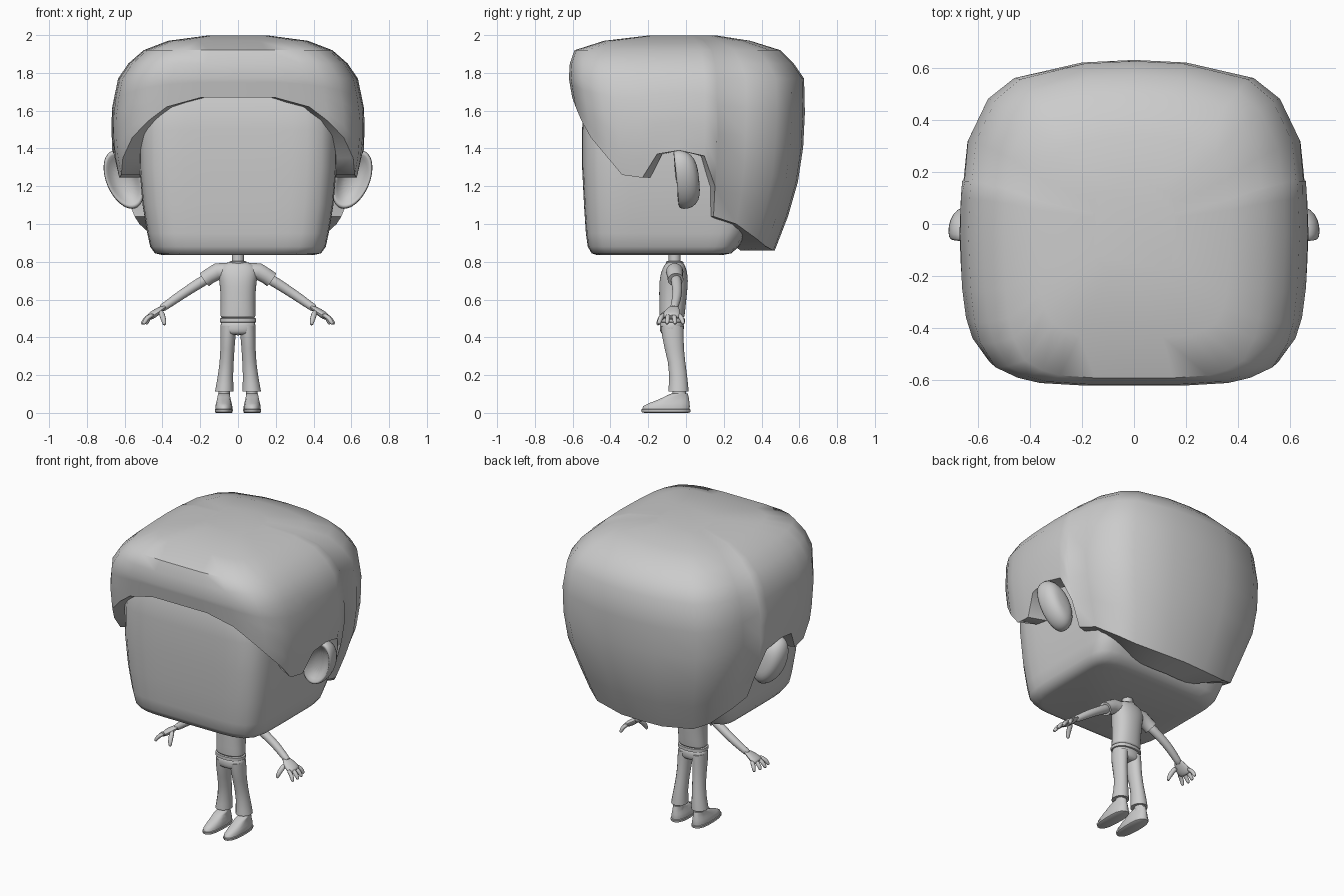
import bpy, bmesh, math
from mathutils import Vector

if "Cube" in bpy.data.objects:
    bpy.data.objects.remove(bpy.data.objects["Cube"])

grey = bpy.data.materials.new("plain grey")
grey.use_nodes = True
grey.diffuse_color = (0.6, 0.6, 0.6, 1)
grey.node_tree.nodes["Principled BSDF"].inputs["Base Color"].default_value = (0.6, 0.6, 0.6, 1)


def loft(name, rings, mirror=False, subdiv=0, angle=45, caps=(True, True)):
    """Skin a stack of closed rings into one object."""
    bm = bmesh.new()
    rows = [[bm.verts.new(p) for p in ring] for ring in rings]
    for low, high in zip(rows, rows[1:]):
        n = len(low)
        for i in range(n):
            j = (i + 1) % n
            bm.faces.new((low[i], low[j], high[j], high[i]))
    for row, wanted in zip((rows[0], rows[-1]), caps):
        if wanted:
            bm.faces.new(row)
    bmesh.ops.recalc_face_normals(bm, faces=bm.faces)
    mesh = bpy.data.meshes.new(name)
    bm.to_mesh(mesh)
    bm.free()
    mesh.materials.append(grey)
    obj = bpy.data.objects.new(name, mesh)
    bpy.context.collection.objects.link(obj)
    bpy.ops.object.select_all(action="DESELECT")
    obj.select_set(True)
    bpy.context.view_layer.objects.active = obj
    bpy.ops.object.shade_smooth_by_angle(angle=math.radians(angle))
    if mirror:
        mod = obj.modifiers.new("Mirror", "MIRROR")
        mod.use_mirror_merge = False
    if subdiv:
        obj.modifiers.new("Subdivision", "SUBSURF").levels = subdiv
        obj.modifiers["Subdivision"].render_levels = subdiv
    return obj


def oval(x, y, z, rx, front, back=None, power=2, n=16):
    """Horizontal rounded ring with separate front and back depths."""
    back = front if back is None else back
    ring = []
    for i in range(n):
        a = math.tau * (i + 0.5) / n
        c, s = math.cos(a), math.sin(a)
        k = (abs(c) ** power + abs(s) ** power) ** (-1 / power)
        ring.append((x + rx * c * k, y + (back if s > 0 else front) * s * k, z))
    return ring


def tube(name, stations, n=10, flat=1, **options):
    """Round limb through (x, y, z, radius) stations; flat thins it vertically."""
    pts = [Vector(s[:3]) for s in stations]
    rings = []
    for i, s in enumerate(stations):
        along = (pts[min(i + 1, len(pts) - 1)] - pts[max(i - 1, 0)]).normalized()
        side = along.cross(Vector((0, 0, 1))).normalized()
        up = side.cross(along)
        rings.append([pts[i] + s[3] * (side * math.cos(a) + up * math.sin(a) * flat)
                      for a in (math.tau * k / n for k in range(n))])
    return loft(name, rings, mirror=True, **options)


def lookup(table, z):
    """Interpolate the rows of a table whose first column is height."""
    for a, b in zip(table, table[1:]):
        if z >= b[0]:
            t = min(1, max(0, (z - a[0]) / (b[0] - a[0])))
            return [p + (q - p) * t for p, q in zip(a[1:], b[1:])]
    return table[-1][1:]


# Head: boxy with a flat face and a jaw that slopes in at the back
head = [(0.835, 0.4, 0.47, 0.19), (0.845, 0.44, 0.5, 0.24), (0.88, 0.465, 0.52, 0.28),
        (0.95, 0.48, 0.53, 0.32), (1.1, 0.505, 0.54, 0.4), (1.3, 0.522, 0.55, 0.5),
        (1.5, 0.525, 0.55, 0.54), (1.7, 0.5, 0.54, 0.52), (1.85, 0.4, 0.45, 0.4)]
loft("head", [oval(0, 0, z, rx, f, b, power=7, n=56) for z, rx, f, b in head], angle=60)

# Hair: cap with a scalloped lower edge, (x, y, edge height) from front to back
edge = [(0, -.62, 1.67), (.2, -.62, 1.67), (.38, -.61, 1.62), (.47, -.59, 1.55), (.56, -.55, 1.46),
        (.62, -.46, 1.35), (.645, -.38, 1.26), (.66, -.26, 1.245), (.665, -.17, 1.37),
        (.67, -.04, 1.39), (.665, .1, 1.36), (.66, .165, 1.2), (.655, .17, 1.04), (.64, .32, 1),
        (.56, .48, .92), (.46, .56, .88), (.2, .62, .86), (0, .63, .86)]
edge += [(-x, y, z) for x, y, z in edge[-2:0:-1]]
# height, half width, front depth, back depth
swell = [(1.998, .16, .2, .16), (1.97, .37, .44, .34), (1.92, .5, .6, .5), (1.85, .58, .625, .57),
         (1.77, .635, .63, .625), (1.6, .67, .6, .63), (1.4, .668, .57, .62), (1.25, .64, .56, .6),
         (1.04, .56, .53, .54), (.86, .5, .5, .47)]


def hair_point(x, y, z, shrink=1):
    rx, front, back = lookup(swell, z)
    return (x / .67 * rx * shrink, y / .63 * (front if y < 0 else back) * shrink, z)


rings = [[hair_point(x, y, row[0]) for x, y, _ in edge] for row in swell[:5]]
for t in (0.2, 0.4, 0.6, 0.8, 1):
    rings.append([hair_point(x, y, 1.77 + (low - 1.77) * t) for x, y, low in edge])
rings.append([hair_point(x, y, low, 0.82 if low > 1.01 else 0.62) for x, y, low in edge])
loft("hair", rings, caps=(True, False), angle=50)

# Ears: tilted cups, (size, depth) from the back to the hollow
cup = [(0.3, 0.07), (0.7, 0.06), (0.95, 0.02), (1, -0.03), (0.92, -0.06), (0.78, -0.04), (0.4, 0)]
rings = []
for size, depth in cup:
    ring = []
    for k in range(20):
        a = math.tau * k / 20
        dx, dz = size * 0.105 * math.cos(a), size * 0.16 * math.sin(a)
        ring.append((0.605 + dx + dz * 0.22, depth - dz * 0.1, 1.235 + dz + dx * 0.15))
    rings.append(ring)
loft("ear", rings, mirror=True, subdiv=1, angle=180)

# Neck and shirt
loft("neck", [oval(0, -.06, z, .032, .032) for z in (.74, .8, .86)])
shirt = [(.5, .088, .06), (.505, .095, .068), (.56, .092, .07), (.64, .094, .075), (.7, .1, .077),
         (.745, .11, .07), (.785, .095, .055), (.8, .05, .04)]
loft("shirt", [oval(0, -.075 + (z - .5) * .05, z, rx, ry, power=2.4) for z, rx, ry in shirt],
     subdiv=1)
loft("collar", [oval(0, -.06, z, r, r) for z, r in ((.775, .05), (.8, .046), (.805, .036))])
tube("sleeve", [(.06, -.06, .75, .045), (.11, -.06, .748, .046), (.15, -.058, .725, .042),
                (.178, -.055, .705, .042), (.175, -.055, .707, .03)], n=14, angle=60)

# Arms, hands and fingers
tube("arm", [(.14, -.055, .725, .03), (.2, -.05, .69, .03), (.27, -.045, .645, .027),
             (.33, -.05, .605, .026), (.385, -.06, .565, .022), (.41, -.067, .55, .023)], subdiv=1)
tube("palm", [(.38, -.06, .568, .02), (.405, -.067, .552, .034), (.435, -.075, .53, .05),
              (.462, -.08, .512, .05), (.472, -.08, .505, .04)], flat=.42, subdiv=1)
for i, reach in enumerate((.05, .058, .052, .035)):
    y = -.118 + i * .026
    spread = (i - 1.5) * .01
    tube("finger", [(.445, y, .523, .013), (.455 + reach * .5, y + spread, .505, .014),
                    (.452 + reach * .8, y + spread * 1.5, .485, .013),
                    (.452 + reach, y + spread * 1.8, .467, .009)], n=8, subdiv=1)
tube("thumb", [(.41, -.09, .54, .016), (.4, -.125, .515, .017), (.392, -.145, .485, .014),
               (.388, -.15, .462, .009)], n=8, subdiv=1)

# Belt, hips and flared trouser legs
loft("belt", [oval(0, -.075, z, r, r - .027, power=2.4) for z, r in
              ((.478, .09), (.48, .096), (.5, .096), (.502, .09))])
hips = [(.5, .09, .06), (.46, .095, .065), (.43, .093, .064), (.41, .08, .05)]
loft("hips", [oval(0, -.075, z, rx, ry, power=2.4) for z, rx, ry in hips], subdiv=1)
leg = [(.46, .05, -.073, .042, .06), (.41, .053, -.07, .041, .058), (.34, .056, -.062, .038, .052),
       (.27, .06, -.05, .038, .047), (.2, .066, -.042, .041, .048), (.15, .07, -.04, .046, .052),
       (.112, .073, -.04, .05, .055), (.112, .073, -.04, .035, .04)]
loft("trouser_leg", [oval(x, y, z, rx, ry) for z, x, y, rx, ry in leg], mirror=True, angle=60)
loft("ankle", [oval(.073, -.035, z, .03, .036) for z in (.07, .12)], mirror=True)

# Shoes: flat sole with an upper that rises toward the heel
sole = [(0, .042), (.004, .047), (.018, .048), (.02, .045)]
loft("sole", [oval(.075, -.09, z, w, w * 3.1, w * 2.4, power=2.6) for z, w in sole], mirror=True)
upper = [(.018, .045, .143, .11), (.035, .045, .138, .111), (.05, .042, .11, .11),
         (.065, .038, .07, .108), (.085, .034, .025, .105), (.102, .031, -.005, .1)]
loft("shoe", [oval(.075, -.09, z, w, f, b, power=2.4) if f > 0 else
              oval(.075, -.035, z, w, .045) for z, w, f, b in upper], mirror=True, angle=60)
